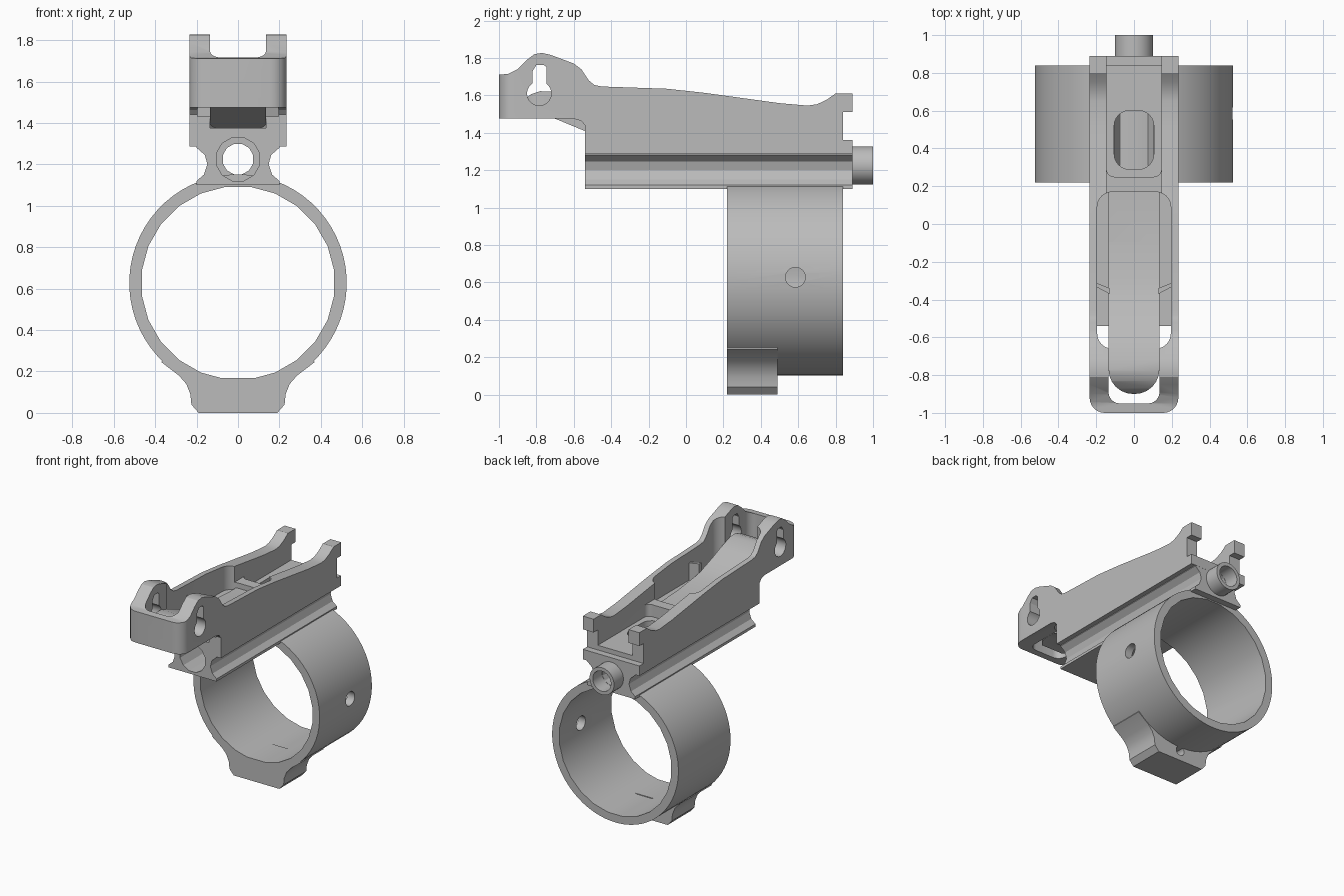
import bpy, bmesh
from math import sin, cos, pi
from mathutils import Vector

if "Cube" in bpy.data.objects:
    bpy.data.objects.remove(bpy.data.objects["Cube"], do_unlink=True)

grey = bpy.data.materials.new("plain grey")
grey.use_nodes = True
grey.diffuse_color = (0.5, 0.5, 0.5, 1)
grey.node_tree.nodes["Principled BSDF"].inputs["Base Color"].default_value = (0.5, 0.5, 0.5, 1)

# Where a profile point (u, v) at depth w lands for each extrusion axis
PLACE = {"x": lambda u, v, w: (w, u, v),
         "y": lambda u, v, w: (u, w, v),
         "z": lambda u, v, w: (u, v, w)}


def prism(name, pts, axis, lo, hi):
    """Extrude a closed profile along an axis."""
    bm = bmesh.new()
    n = len(pts)
    ends = [[bm.verts.new(PLACE[axis](u, v, w)) for u, v in pts] for w in (lo, hi)]
    bm.faces.new(ends[0])
    bm.faces.new(ends[1][::-1])
    for i in range(n):
        j = (i + 1) % n
        bm.faces.new((ends[0][i], ends[0][j], ends[1][j], ends[1][i]))
    bmesh.ops.recalc_face_normals(bm, faces=bm.faces)
    mesh = bpy.data.meshes.new(name)
    bm.to_mesh(mesh)
    bm.free()
    mesh.materials.append(grey)
    ob = bpy.data.objects.new(name, mesh)
    bpy.context.collection.objects.link(ob)
    return ob


def circle(u, v, r, n):
    return [(u + r * cos(2 * pi * (i + 0.5) / n), v + r * sin(2 * pi * (i + 0.5) / n)) for i in range(n)]


def rounded(half, lo, hi, r, steps=6):
    """Rounded rectangle, symmetric in u."""
    corners = [(half - r, hi - r, 0), (r - half, hi - r, 1), (r - half, lo + r, 2), (half - r, lo + r, 3)]
    return [(cu + r * cos(pi / 2 * (q + k / steps)), cv + r * sin(pi / 2 * (q + k / steps)))
            for cu, cv, q in corners for k in range(steps + 1)]


def box(half, lo, hi):
    return [(-half, lo), (half, lo), (half, hi), (-half, hi)]


def mirrored(pts):
    return pts + [(-u, v) for u, v in reversed(pts)]


def combine(ob, other, operation="DIFFERENCE"):
    """Apply a boolean and drop the helper."""
    mod = ob.modifiers.new("boolean", "BOOLEAN")
    mod.operation, mod.object, mod.solver = operation, other, "EXACT"
    bpy.context.view_layer.update()
    deps = bpy.context.evaluated_depsgraph_get()
    mesh = bpy.data.meshes.new_from_object(ob.evaluated_get(deps))
    ob.modifiers.clear()
    ob.data = mesh
    bpy.data.objects.remove(other, do_unlink=True)


def cut(ob, pts, axis, lo, hi):
    combine(ob, prism("cutter", pts, axis, lo, hi))


# Sight body: side silhouette with a rounded nose
body = prism("sight_body", [
    (-1, 1.475), (-1, 1.71), (-.95, 1.715), (-.9, 1.74), (-.85, 1.79), (-.81, 1.82), (-.77, 1.827),
    (-.72, 1.815), (-.6, 1.77), (-.56, 1.74), (-.52, 1.68), (-.49, 1.655), (-.45, 1.647), (-.1, 1.635),
    (.1, 1.613), (.5, 1.558), (.65, 1.545), (.7, 1.552), (.75, 1.575), (.8, 1.61), (.89, 1.61),
    (.89, 1.51), (.84, 1.51), (.84, 1.36), (.89, 1.36), (.89, 1.285), (-.54, 1.285), (-.54, 1.44),
    (-.56, 1.463), (-.6, 1.475)], "x", -.235, .235)
combine(body, prism("nose_plan", rounded(.235, -1, 1.3, .08), "z", 1, 2), "INTERSECT")

# Waisted rail under the body
rail = [(.2, 1.1), (.2, 1.12), (.165, 1.15), (.148, 1.2), (.16, 1.245), (.2, 1.28), (.2, 1.32)]
combine(body, prism("rail", mirrored(rail), "y", -.54, .889), "UNION")

# Channels, pocket and keyholes
cut(body, rounded(.135, -.95, -.45, .06), "z", 1.375, 2)
cut(body, rounded(.195, -.66, .17, .08), "z", 1.43, 2)
cut(body, box(.145, .1, .3), "z", 1.485, 2)
cut(body, rounded(.145, .25, 1.2, .04), "z", 1.395, 2)
cut(body, circle(-.785, 1.61, .065, 24), "x", -.4, .4)
cut(body, [(-.82, 1.6), (-.745, 1.6), (-.745, 1.75), (-.76, 1.762), (-.8, 1.762), (-.82, 1.73)], "x", -.4, .4)

# Stepped bore and the slot that opens into it
cut(body, circle(0, 1.225, .108, 12), "y", -.7, .8)
cut(body, circle(0, 1.225, .076, 12), "y", .7, 1.2)
cut(body, rounded(.105, .29, .6, .08), "z", 1.225, 1.6)

# Curved tongue between the cheeks
tongue = prism("tongue", [
    (-.9, 1.5), (-.895, 1.53), (-.87, 1.57), (-.83, 1.605), (-.78, 1.622), (-.72, 1.62), (-.6, 1.58),
    (-.5, 1.54), (-.4, 1.505), (-.3, 1.48), (-.1, 1.455), (.1, 1.445), (.19, 1.445), (.19, 1.4),
    (-.3, 1.4), (-.44, 1.375), (-.46, 1.376), (-.7, 1.475), (-.87, 1.475)], "x", -.1345, .1345)
combine(tongue, prism("tongue_plan", rounded(.1345, -.9, .6, .13), "z", 1, 2), "INTERSECT")

# Small stop lugs beside the tongue
for side, word in ((1, "left"), (-1, "right")):
    prism(word + "_stop", [(side * .13, -.37), (side * .205, -.33), (side * .205, -.31), (side * .13, -.34)],
          "z", 1.42, 1.56)

# Rear tube
tube = prism("rear_tube", circle(0, 1.225, .102, 32), "y", .8, 1)
cut(tube, circle(0, 1.225, .076, 24), "y", .7, 1.2)

# Clamp ring with side hole
ring = prism("clamp_ring", circle(0, .627, .525, 64), "y", .22, .84)
cut(ring, circle(0, .627, .468, 24), "y", 0, 1.1)
cut(ring, circle(.585, .627, .053, 24), "x", .2, .8)

# Foot lug under the ring with a pin hole
foot = prism("foot_lug", mirrored([
    (.19, 0), (.225, .04), (.23, .09), (.25, .14), (.285, .18), (.37, .245), (.35, .285), (.25, .21),
    (.11, .168)]), "y", .22, .49)
cut(foot, circle(0, .075, .035, 16), "y", .3, .6)

# Smooth curves, keep edges sharp
for ob in list(bpy.context.collection.objects):
    if ob.type == "MESH" and ob.data.materials and ob.data.materials[0] == grey:
        bpy.ops.object.select_all(action="DESELECT")
        ob.select_set(True)
        bpy.context.view_layer.objects.active = ob
        bpy.ops.object.shade_smooth_by_angle(angle=pi / 7)
